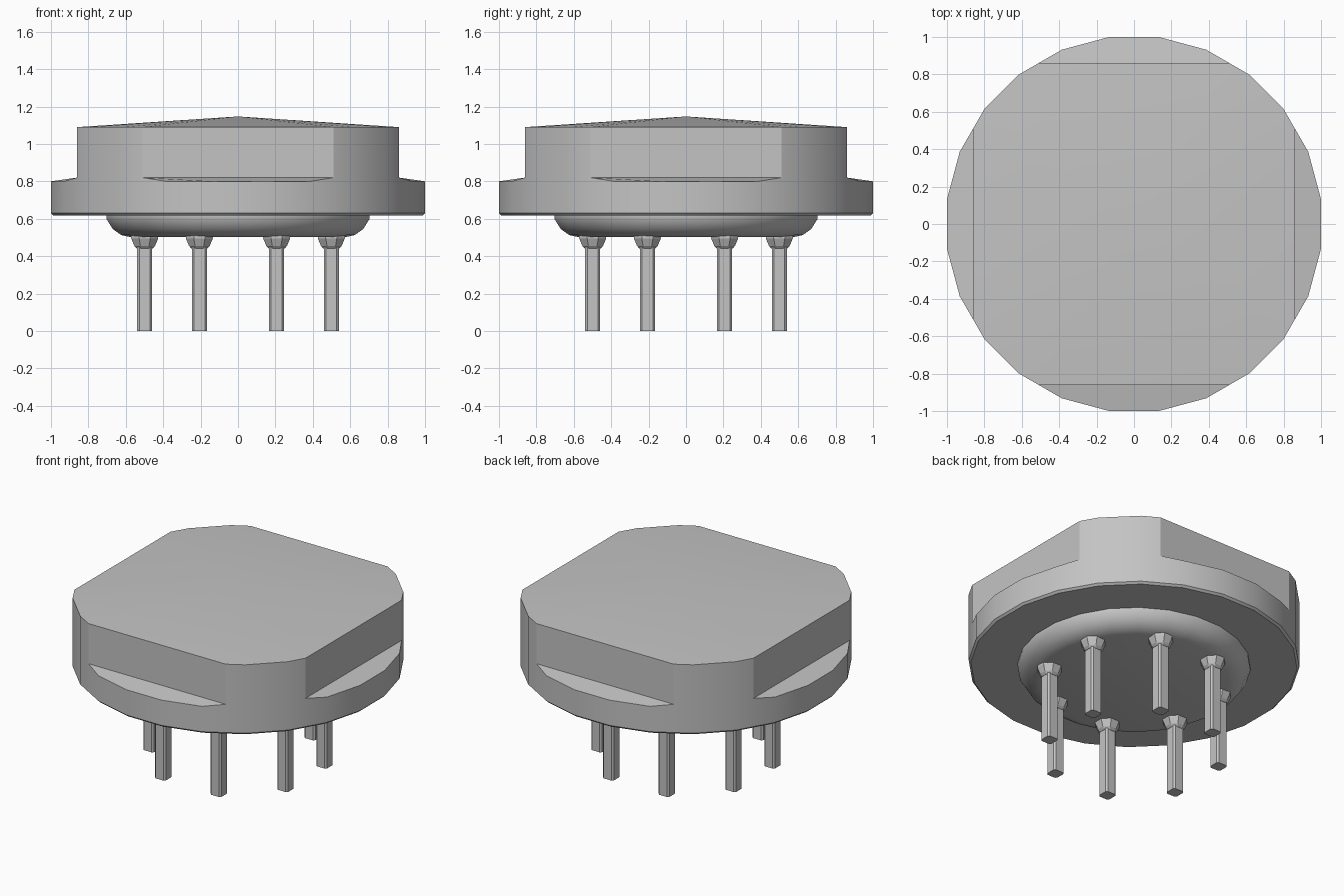
import bpy, bmesh
from math import cos, sin, pi, radians
from mathutils import Vector

cube = bpy.data.objects.get("Cube")
if cube:
    bpy.data.objects.remove(cube, do_unlink=True)

SIDES = 24
RADIUS = 1 / cos(pi / SIDES)   # flats of the polygon lie on the axes
FLAT = 0.86                    # distance of the crown's flat sides

grey = bpy.data.materials.new("plain grey")
grey.use_nodes = True
tone = (0.55, 0.55, 0.55, 1)
grey.diffuse_color = tone
grey.node_tree.nodes["Principled BSDF"].inputs["Base Color"].default_value = tone


def finish(bm, name, angle):
    bmesh.ops.recalc_face_normals(bm, faces=bm.faces[:])
    mesh = bpy.data.meshes.new(name)
    bm.to_mesh(mesh)
    bm.free()
    mesh.materials.append(grey)
    obj = bpy.data.objects.new(name, mesh)
    bpy.context.collection.objects.link(obj)
    bpy.ops.object.select_all(action='DESELECT')
    obj.select_set(True)
    bpy.context.view_layer.objects.active = obj
    bpy.ops.object.shade_smooth_by_angle(angle=radians(angle))
    return obj


def polygon(bm, sides, radius, z):
    return [bm.verts.new((radius * cos((i + 0.5) * 2 * pi / sides),
                          radius * sin((i + 0.5) * 2 * pi / sides), z))
            for i in range(sides)]


def bridge(bm, rings):
    for low, high in zip(rings, rings[1:]):
        n = len(low)
        for i in range(n):
            j = (i + 1) % n
            bm.faces.new((low[i], low[j], high[j], high[i]))


# Housing: round base, four sloping ledges, square-sided crown with low peak
bm = bmesh.new()
bm.faces.new(polygon(bm, SIDES, RADIUS, 0.63))
for d in ((1, 0, 0), (-1, 0, 0), (0, 1, 0), (0, -1, 0)):
    bmesh.ops.bisect_plane(bm, geom=bm.verts[:] + bm.edges[:] + bm.faces[:],
                           plane_co=Vector(d) * FLAT, plane_no=d)
raised = bmesh.ops.extrude_face_region(bm, geom=bm.faces[:])["geom"]
for v in raised:
    if isinstance(v, bmesh.types.BMVert):
        on_ledge = max(abs(v.co.x), abs(v.co.y)) > FLAT + 0.005
        v.co.z = 0.80 if on_ledge else 0.82
hidden = [f for f in bm.faces if all(v.co.z < 0.64 for v in f.verts)]
bmesh.ops.delete(bm, geom=hidden, context='FACES')
centre = [f for f in bm.faces if all(v.co.z > 0.81 for v in f.verts)]
crown = bmesh.ops.extrude_discrete_faces(bm, faces=centre)["faces"]
for v in crown[0].verts:
    v.co.z = 1.09
peak = bmesh.ops.poke(bm, faces=crown)["verts"][0]
peak.co = (0, 0, 1.147)
finish(bm, "housing", 22)

# Underside: narrow rim bevel, flat ring and shallow bowl
bm = bmesh.new()
profile = [(RADIUS, 0.63), (0.995, 0.617), (0.71, 0.617), (0.71, 0.60),
           (0.675, 0.545), (0.63, 0.513), (0.58, 0.502)]
rings = [polygon(bm, SIDES, r, z) for r, z in profile]
bridge(bm, rings)
bm.faces.new(rings[-1])
finish(bm, "underside", 35)


# Pins: square shafts with narrow chamfers and a flared collar
def shaft_ring(bm, half, z, cut=0.011):
    a, b = half, half - cut
    corners = ((a, -b), (a, b), (b, a), (-b, a), (-a, b), (-a, -b), (-b, -a), (b, -a))
    return [bm.verts.new((x, y, z)) for x, y in corners]


def make_pin(name, x, y):
    bm = bmesh.new()
    shaft = [shaft_ring(bm, 0.04, z) for z in (0, 0.51)]
    bridge(bm, shaft)
    bm.faces.new(shaft[0])
    collar = [polygon(bm, 8, r, z) for r, z in
              ((0.045, 0.44), (0.06, 0.455), (0.078, 0.495), (0.078, 0.51))]
    bridge(bm, collar)
    bm.faces.new(collar[0])
    finish(bm, name, 20).location = (x, y, 0)


for i in range(8):
    a = (i + 0.5) * pi / 4
    make_pin(f"pin_{i + 1}", 0.54 * cos(a), 0.54 * sin(a))
